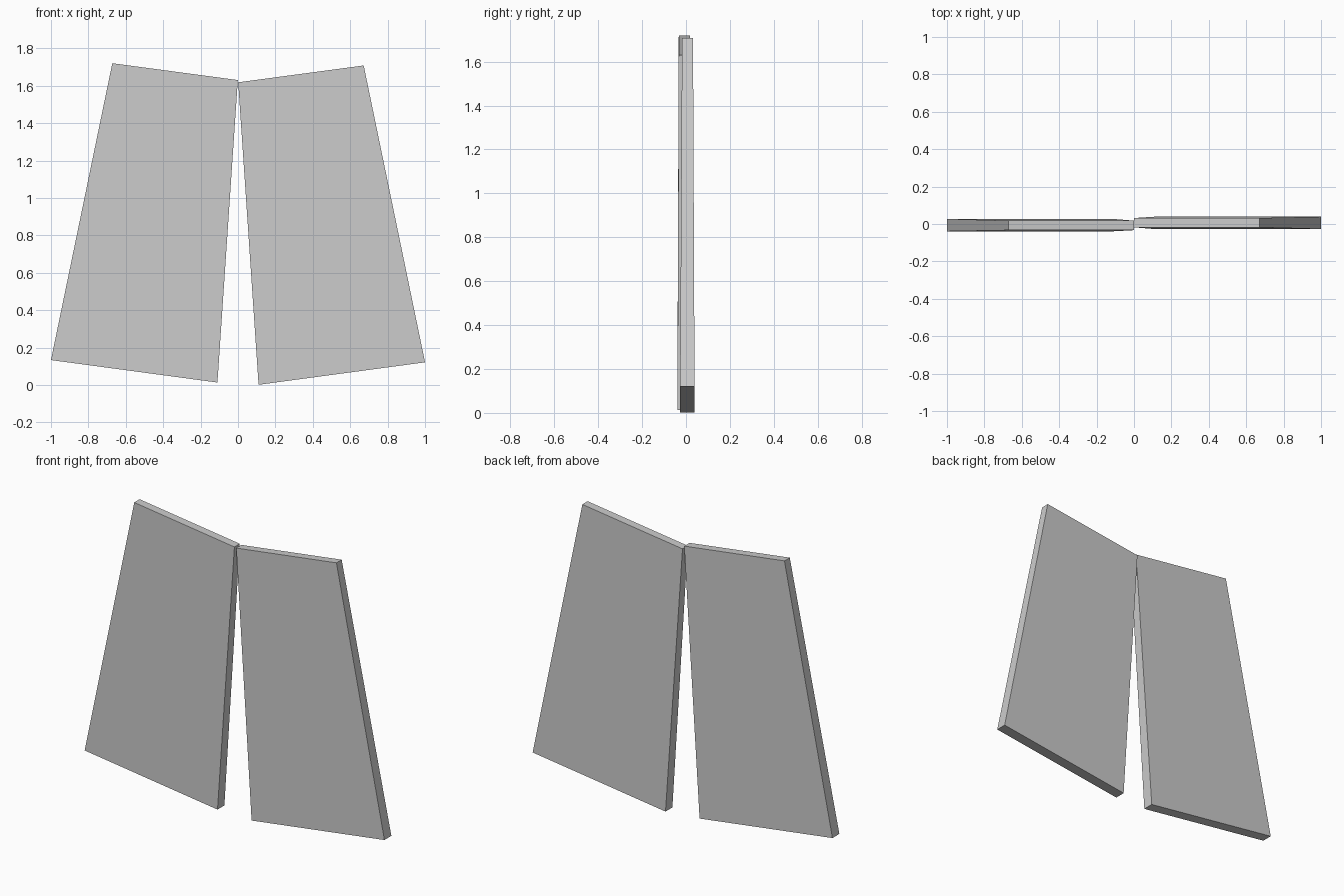
import bpy

if "Cube" in bpy.data.objects:
    bpy.data.objects.remove(bpy.data.objects["Cube"])


def panel(name, side, lift, bottom_y, top_y):
    """Slanted slab, slightly thinner at the top than at the bottom."""
    # outline: inner bottom, outer bottom, outer top, inner top
    outline = [(0.11, 0.005, bottom_y), (1.0, 0.125, bottom_y),
               (0.672, 1.712, top_y), (0.001, 1.622, top_y)]
    verts = [(side * x, ys[k], z + lift) for k in (0, 1) for x, z, ys in outline]
    faces = [(0, 1, 2, 3), (7, 6, 5, 4)]
    faces += [(i, i + 4, (i + 1) % 4 + 4, (i + 1) % 4) for i in range(4)]
    if side < 0:
        faces = [f[::-1] for f in faces]
    mesh = bpy.data.meshes.new(name)
    mesh.from_pydata(verts, [], faces)
    mesh.update()
    obj = bpy.data.objects.new(name, mesh)
    bpy.context.collection.objects.link(obj)
    return obj


# Two leaning panels meeting at their inner top corners
panel("right_panel", 1, -0.004, (-0.027, 0.039), (-0.018, 0.032))
panel("left_panel", -1, 0.008, (-0.039, 0.027), (-0.033, 0.018))
